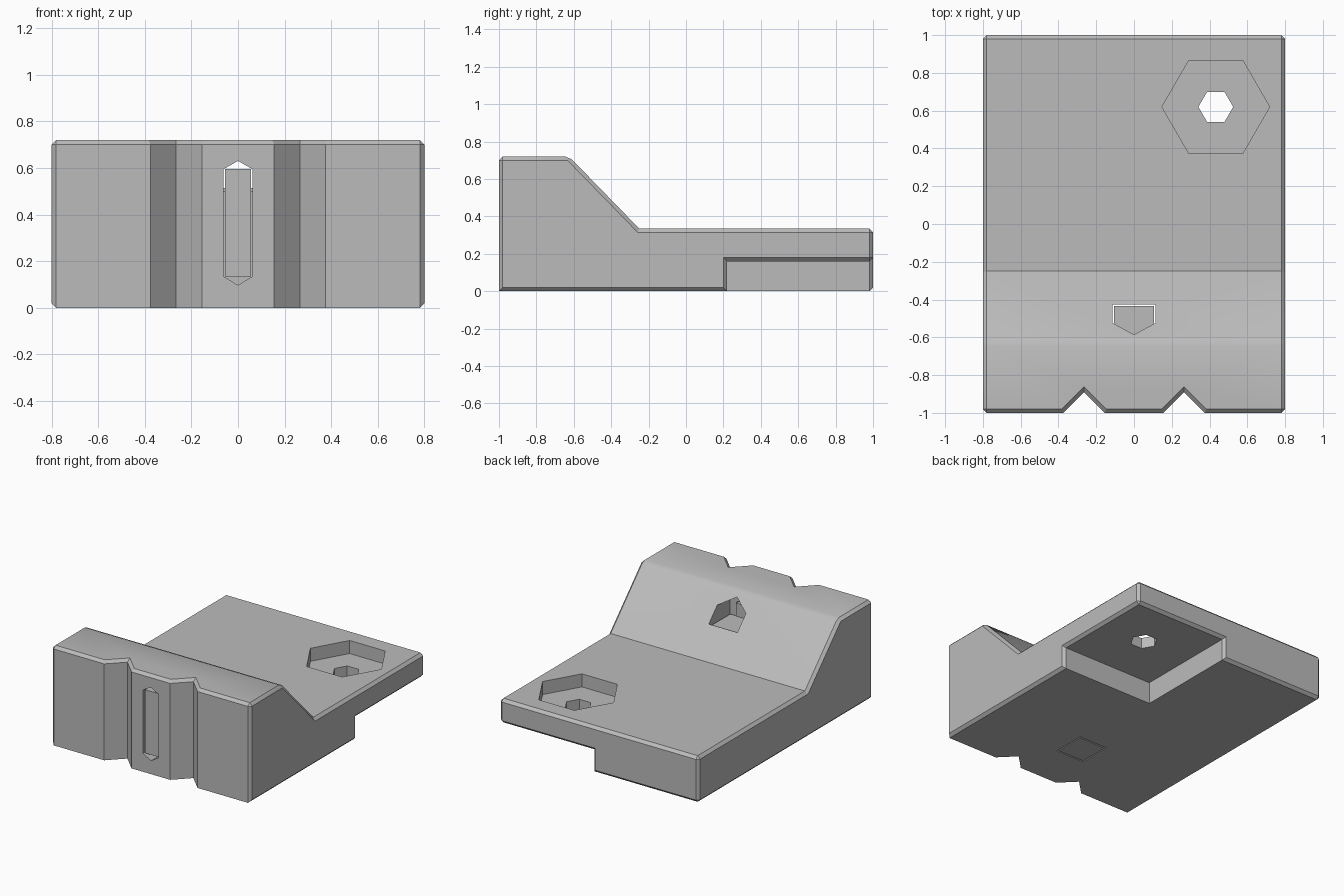
import bpy, bmesh, math
from mathutils import Vector

old = bpy.data.objects.get("Cube")
if old:
    bpy.data.objects.remove(old, do_unlink=True)

grey = bpy.data.materials.new("plain_grey")
grey.use_nodes = True
COLOUR = (0.5, 0.5, 0.5, 1)
grey.diffuse_color = COLOUR
grey.node_tree.nodes["Principled BSDF"].inputs["Base Color"].default_value = COLOUR


def prism(name, points, axis, low, high):
    """Extrude a 2D outline along an axis; outline axes keep x, y, z order."""
    bm = bmesh.new()

    def place(p, t):
        c = list(p)
        c.insert("xyz".index(axis), t)
        return bm.verts.new(c)

    face = bm.faces.new([place(p, low) for p in points])
    ext = bmesh.ops.extrude_face_region(bm, geom=[face])
    shift = Vector((0, 0, 0))
    shift["xyz".index(axis)] = high - low
    moved = [v for v in ext["geom"] if isinstance(v, bmesh.types.BMVert)]
    bmesh.ops.translate(bm, verts=moved, vec=shift)
    bmesh.ops.recalc_face_normals(bm, faces=bm.faces)
    mesh = bpy.data.meshes.new(name)
    bm.to_mesh(mesh)
    bm.free()
    mesh.materials.append(grey)
    obj = bpy.data.objects.new(name, mesh)
    bpy.context.collection.objects.link(obj)
    return obj


def rect(a, b, c, d):
    return [(a, c), (b, c), (b, d), (a, d)]


def hexagon(cx, cy, r):
    return [(cx + r * math.cos(i * math.pi / 3), cy + r * math.sin(i * math.pi / 3))
            for i in range(6)]


def activate(obj):
    bpy.ops.object.select_all(action="DESELECT")
    bpy.context.view_layer.objects.active = obj
    obj.select_set(True)


def cut(target, cutter):
    activate(target)
    mod = target.modifiers.new("cut", "BOOLEAN")
    mod.operation, mod.solver, mod.object = "DIFFERENCE", "EXACT", cutter
    bpy.ops.object.modifier_apply(modifier=mod.name)
    bpy.data.objects.remove(cutter, do_unlink=True)


# Main body: stepped side profile
NOTCH_X, NOTCH_Y, NOTCH_Z = 0.05, 0.22, 0.16
body = prism("bracket_body", [(-1, 0), (1, 0), (1, 0.335), (-0.25, 0.335),
                              (-0.625, 0.72), (-1, 0.72)], "x", -0.8, 0.8)

# Corner step underneath and two V grooves in the front
cut(body, prism("step_cutter", rect(NOTCH_X, 2, NOTCH_Y, 2), "z", -1, NOTCH_Z))
for x in (-0.265, 0.265):
    cut(body, prism("groove_cutter", [(x - 0.21, -1.1), (x + 0.21, -1.1), (x, -0.89)],
                    "z", -1, 2))


# Chamfer the outer convex edges
def chamfered(e):
    if len(e.link_faces) != 2 or e.calc_face_angle_signed() < 0.1:
        return False
    a, b = (v.co for v in e.verts)
    if a.z < 0.01 and b.z < 0.01:
        inner = (abs(a.x - NOTCH_X) + abs(b.x - NOTCH_X) < 0.01
                 or abs(a.y - NOTCH_Y) + abs(b.y - NOTCH_Y) < 0.01)
        if inner or max(a.y, b.y) < -0.85:
            return False
    groove = abs(a.x) < 0.5 and abs(a.x - b.x) < 0.01 and max(a.y, b.y) < -0.8
    return not groove


bm = bmesh.new()
bm.from_mesh(body.data)
bmesh.ops.dissolve_limit(bm, angle_limit=0.01, verts=bm.verts, edges=bm.edges)
bmesh.ops.bevel(bm, geom=[e for e in bm.edges if chamfered(e)], offset=0.02,
                offset_type="OFFSET", segments=1, affect="EDGES")
bm.to_mesh(body.data)
bm.free()

# Hexagonal pocket with a hexagonal through hole
cut(body, prism("pocket_cutter", hexagon(0.433, 0.62, 0.285), "z", 0.24, 1))
cut(body, prism("hole_cutter", hexagon(0.433, 0.62, 0.092), "z", -1, 1))

# Peaked chamber under the slope, and the pointed slot leading to it
cut(body, prism("chamber_cutter", [(-0.115, -0.2), (0.115, -0.2), (0.115, 0.615),
                                   (0, 0.68), (-0.115, 0.615)], "y", -0.67, -0.425))
cut(body, prism("slot_cutter", [(0, 0.097), (0.062, 0.135), (0.062, 0.595), (0, 0.63),
                                (-0.062, 0.595), (-0.062, 0.135)], "y", -1.2, -0.6))

# Loose latch inside the chamber: block and front tongue
block = prism("latch_block", rect(-0.107, 0.107, -0.66, -0.435), "z", 0, 0.5)
tongue = prism("latch_tongue", rect(-0.055, 0.055, 0.135, 0.595), "y", -0.99, -0.655)

for obj in (body, block, tongue):
    activate(obj)
    bpy.ops.object.shade_smooth_by_angle()
